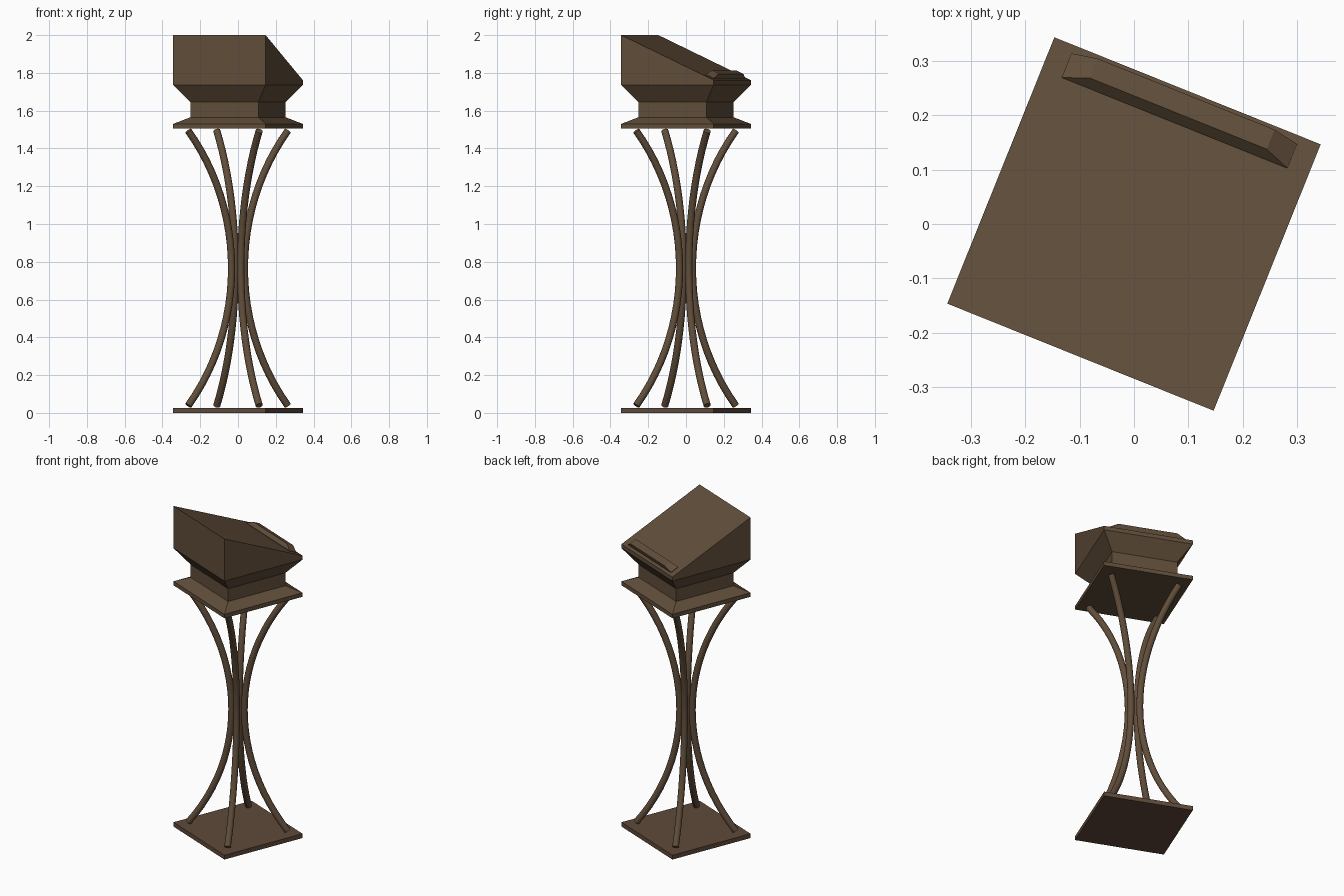
import bpy, bmesh, math
from mathutils import Vector, Matrix

if "Cube" in bpy.data.objects:
    bpy.data.objects.remove(bpy.data.objects["Cube"])

TURN = Matrix.Rotation(math.radians(-21.9), 4, 'Z')   # whole stand is turned
HALF = 0.2636                                         # half width of the slabs


def material(name, rgb):
    m = bpy.data.materials.new(name)
    m.diffuse_color = (*rgb, 1)
    m.use_nodes = True
    m.node_tree.nodes["Principled BSDF"].inputs["Base Color"].default_value = m.diffuse_color
    return m


wood = material("brown wood", (0.118, 0.075, 0.042))
base_wood = material("reddish brown wood", (0.114, 0.067, 0.042))


def loft(name, rings, mat):
    """Skin a list of equal-length point rings and cap both ends."""
    bm = bmesh.new()
    rows = [[bm.verts.new(p) for p in ring] for ring in rings]
    n = len(rows[0])
    for a, b in zip(rows, rows[1:]):
        for i in range(n):
            j = (i + 1) % n
            bm.faces.new((a[i], a[j], b[j], b[i]))
    bm.faces.new(rows[0][::-1])
    bm.faces.new(rows[-1])
    bmesh.ops.recalc_face_normals(bm, faces=bm.faces)
    bm.transform(TURN)
    me = bpy.data.meshes.new(name)
    bm.to_mesh(me)
    bm.free()
    me.materials.append(mat)
    ob = bpy.data.objects.new(name, me)
    bpy.context.collection.objects.link(ob)
    return ob


def square(h, z_front, z_back=None):
    zb = z_front if z_back is None else z_back
    return [(-h, -h, z_front), (h, -h, z_front), (h, h, zb), (-h, h, zb)]


# floor slab
loft("base_plate", [square(HALF, 0), square(HALF, 0.027)], base_wood)

# moulded head with a sloping reading surface
loft("lectern_head", [
    square(HALF, 1.505), square(HALF, 1.53), square(0.194, 1.565),
    square(0.194, 1.645), square(HALF, 1.737), square(HALF, 2.0, 1.762)], wood)

# book stop near the low edge of the slope
def slope_z(y):
    return 1.762 + 0.238 * (HALF - y) / (2 * HALF)

def stop_ring(x, y0, y1, lift):
    return [(sx, y, slope_z(y) + lift)
            for sx, y in ((-x, y0), (x, y0), (x, y1), (-x, y1))]

loft("book_stop", [stop_ring(0.2236, 0.2, 0.246, -0.004),
                   stop_ring(0.2236, 0.2, 0.248, 0.003),
                   stop_ring(0.175, 0.2185, 0.257, 0.03)], wood)

# four bowed legs: circular arcs that almost meet at mid height
MID_Z, HALF_H, R_IN, R_OUT, TUBE, SIDES, STEPS = 0.766, 0.727, 0.037, 0.286, 0.019, 16, 24
sag = R_OUT - R_IN
arc_r = (HALF_H ** 2 + sag ** 2) / (2 * sag)
sweep = math.asin(HALF_H / arc_r)
for k in range(4):
    a = math.radians(45 + 90 * k)
    out, side = Vector((math.cos(a), math.sin(a), 0)), Vector((-math.sin(a), math.cos(a), 0))
    rings = []
    for s in range(STEPS + 1):
        t = -sweep + 2 * sweep * s / STEPS
        normal = out * math.cos(t) - Vector((0, 0, math.sin(t)))
        centre = out * (R_IN + arc_r) - normal * arc_r
        centre.z += MID_Z
        rings.append([centre + TUBE * (normal * math.cos(u) + side * math.sin(u))
                      for u in (2 * math.pi * i / SIDES for i in range(SIDES))])
    leg = loft(f"curved_leg_{k + 1}", rings, wood)
    bpy.ops.object.select_all(action='DESELECT')
    leg.select_set(True)
    bpy.context.view_layer.objects.active = leg
    bpy.ops.object.shade_smooth_by_angle(angle=math.radians(40))
